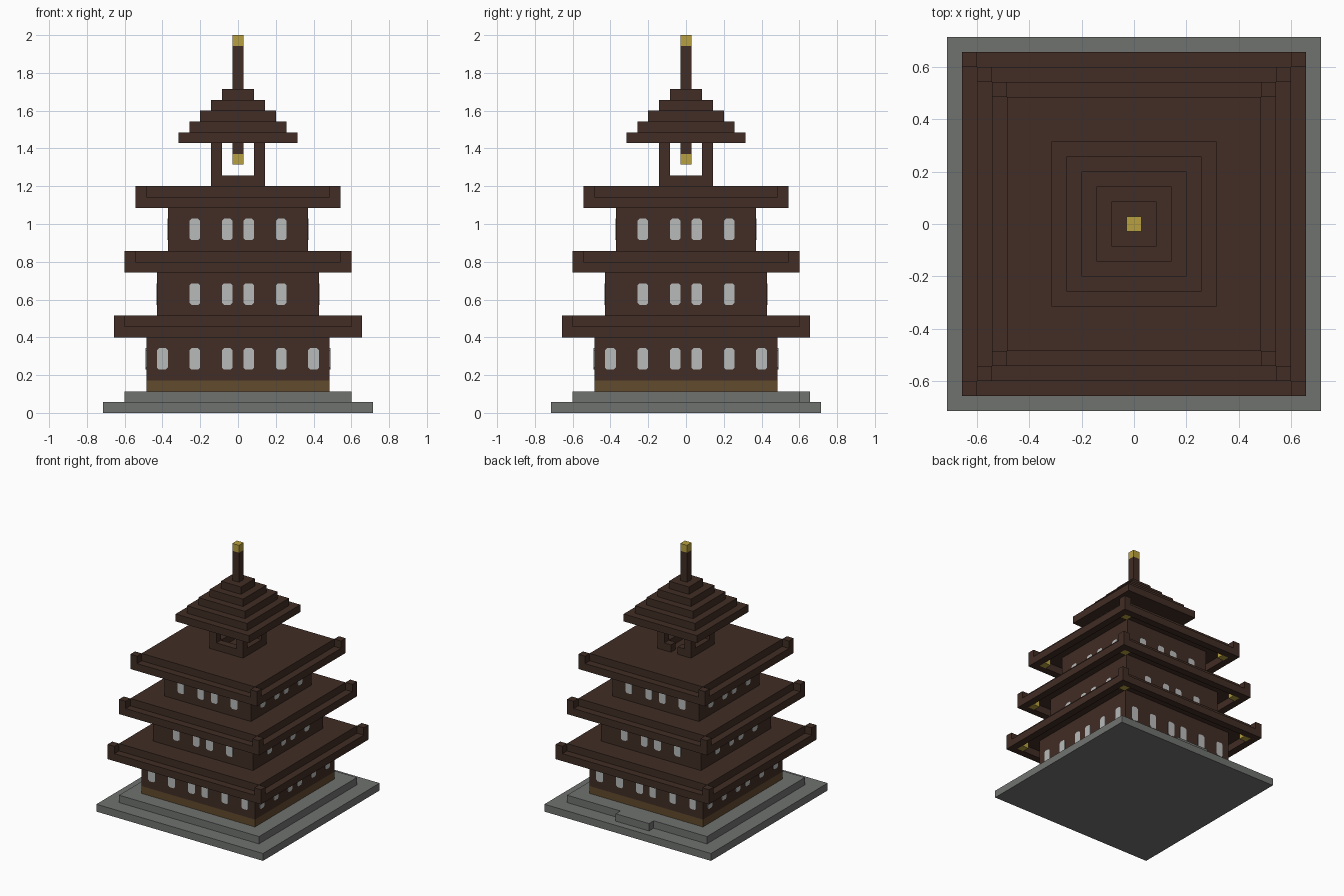
import bpy
import bmesh
from mathutils import Matrix, Vector
from math import pi

cube = bpy.data.objects.get("Cube")
if cube:
    bpy.data.objects.remove(cube, do_unlink=True)

U = 2 / 35  # one building block


def material(name, rgb):
    m = bpy.data.materials.new(name)
    m.use_nodes = True
    m.diffuse_color = (*rgb, 1)
    m.node_tree.nodes["Principled BSDF"].inputs["Base Color"].default_value = (*rgb, 1)
    return m


WOOD = material("dark wood", (0.052, 0.026, 0.018))
TRIM = material("light wood", (0.122, 0.069, 0.026))
STONE = material("grey stone", (0.162, 0.171, 0.162))
GOLD = material("gold", (0.479, 0.352, 0.051))
PAPER = material("window paper", (0.485, 0.497, 0.491))


def finish(name, bm, mat):
    mesh = bpy.data.meshes.new(name)
    bm.to_mesh(mesh)
    bm.free()
    mesh.materials.append(mat)
    obj = bpy.data.objects.new(name, mesh)
    bpy.context.collection.objects.link(obj)
    return obj


def blocks(name, mat, boxes):
    """Join boxes given as (x0, x1, y0, y1, z0, z1) in block units."""
    bm = bmesh.new()
    for x0, x1, y0, y1, z0, z1 in boxes:
        centre = Vector((x0 + x1, y0 + y1, z0 + z1)) * U / 2
        size = Vector((x1 - x0, y1 - y0, z1 - z0)) * U
        bmesh.ops.create_cube(bm, size=1, matrix=Matrix.Translation(centre) @ Matrix.Diagonal((*size, 1)))
    return finish(name, bm, mat)


def square(r, z0, z1):
    return (-r, r, -r, r, z0, z1)


def ring(r, z0, z1):
    """Square frame one block thick with outer half width r."""
    i = r - 1
    return [(-r, r, -r, -i, z0, z1), (-r, r, i, r, z0, z1),
            (-r, -i, -i, i, z0, z1), (i, r, -i, i, z0, z1)]


def corners(r, z0, z1):
    """One block at each corner, outer half width r."""
    spans = [(-r, 1 - r), (r - 1, r)]
    return [(*a, *b, z0, z1) for a in spans for b in spans]


def windows(name, half, z, columns):
    """Thin round-cornered plates on all four walls."""
    bm = bmesh.new()
    w, c = 0.5, 0.2
    outline = [(-w, c), (-w + c, 0), (w - c, 0), (w, c),
               (w, 2 - c), (w - c, 2), (-w + c, 2), (-w, 2 - c)]
    for side in range(4):
        turn = Matrix.Rotation(side * pi / 2, 4, 'Z')
        for col in columns:
            verts = [bm.verts.new(turn @ Vector(((col + x) * U, -half * U, (z + h) * U)))
                     for x, h in outline]
            face = bm.faces.new(verts)
            out = bmesh.ops.extrude_face_region(bm, geom=[face])
            push = turn @ Vector((0, -0.003, 0))
            moved = [v for v in out["geom"] if isinstance(v, bmesh.types.BMVert)]
            bmesh.ops.translate(bm, verts=moved, vec=push)
    bmesh.ops.recalc_face_normals(bm, faces=bm.faces)
    finish(name, bm, PAPER)


# Stone terrace with a rear doorstep
blocks("terrace_base", STONE, [square(12.5, 0, 1)])
blocks("terrace_top", STONE, [square(10.5, 1, 2)])
blocks("rear_step", STONE, [(-2.5, 2.5, 10.5, 11.5, 1, 2)])
blocks("wall_footing", TRIM, [square(8.5, 2, 3)])

# Three storeys, each with walls, windows, eaves and corner lamps
for n, (bottom, half) in enumerate([(3, 8.5), (9, 7.5), (15, 6.5)], 1):
    eave = half + 3
    top = bottom + 4
    blocks(f"storey_{n}_walls", WOOD, [square(half, bottom, top + 1)])
    columns = [-4, -1, 1, 4] + ([-7, 7] if n == 1 else [])
    windows(f"storey_{n}_windows", half, bottom + 1, columns)
    blocks(f"roof_{n}_slab", WOOD, [square(eave - 1, top + 1, top + 2)])
    blocks(f"roof_{n}_eave", WOOD, ring(eave, top, top + 1))
    blocks(f"roof_{n}_corner_tips", WOOD, corners(eave, top + 1, top + 2))
    blocks(f"roof_{n}_lamps", GOLD, corners(eave - 1, top, top + 1))

# Open belfry with a gap in the rear rail
blocks("belfry_posts", WOOD, corners(2.5, 21, 25))
rails = [(-1.5, 1.5, -2.5, -1.5, 21, 22)]
for s in (-1, 1):
    rails.append((min(s * 1.5, s * 2.5), max(s * 1.5, s * 2.5), -1.5, 1.5, 21, 22))
    rails.append((min(s * 0.5, s * 1.5), max(s * 0.5, s * 1.5), 1.5, 2.5, 21, 22))
blocks("belfry_rails", WOOD, rails)
blocks("bell_hanger", WOOD, [square(0.5, 24, 25)])
blocks("bell", GOLD, [square(0.5, 23, 24)])

# Stepped top roof and spire
blocks("stepped_roof", WOOD, [square(5.5 - i, 25 + i, 26 + i) for i in range(5)])
blocks("spire", WOOD, [square(0.5, 30, 34)])
blocks("spire_tip", GOLD, [square(0.5, 34, 35)])
